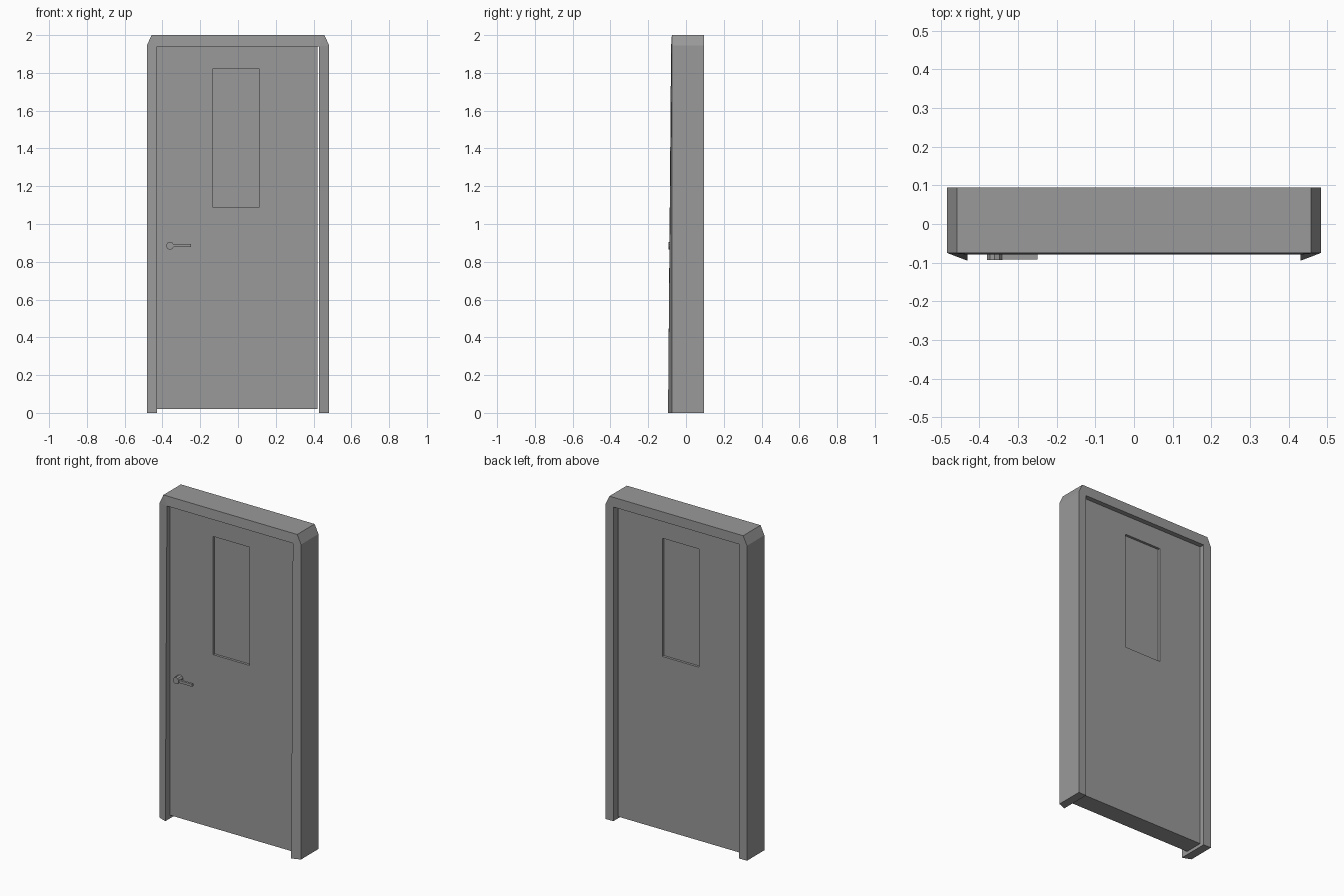
import bpy, bmesh
from mathutils import Matrix

cube = bpy.data.objects.get("Cube")
if cube:
    bpy.data.objects.remove(cube, do_unlink=True)

GREY = (0.32, 0.32, 0.32, 1.0)
mat = bpy.data.materials.new("grey")
mat.use_nodes = True
mat.diffuse_color = GREY
mat.node_tree.nodes["Principled BSDF"].inputs["Base Color"].default_value = GREY


def finish(name, bm):
    bmesh.ops.recalc_face_normals(bm, faces=bm.faces)
    mesh = bpy.data.meshes.new(name)
    bm.to_mesh(mesh)
    bm.free()
    mesh.materials.append(mat)
    obj = bpy.data.objects.new(name, mesh)
    bpy.context.collection.objects.link(obj)
    return obj


def band(name, outer, inner, back, closed):
    """Solid band between two outlines of (x, front y, z) points."""
    bm = bmesh.new()
    rows = []
    for line in (outer, inner):
        rows.append([bm.verts.new(p) for p in line])
        rows.append([bm.verts.new((x, back, z)) for x, y, z in line])
    of, ob, nf, nb = rows
    n = len(outer)
    for i in range(n if closed else n - 1):
        j = (i + 1) % n
        for a, b in ((of, nf), (nf, nb), (nb, ob), (ob, of)):
            bm.faces.new((a[i], a[j], b[j], b[i]))
    if not closed:
        for i in (0, n - 1):
            bm.faces.new((of[i], ob[i], nb[i], nf[i]))
    bmesh.ops.remove_doubles(bm, verts=bm.verts, dist=1e-5)
    return finish(name, bm)


def box(name, x, y, z):
    bm = bmesh.new()
    bmesh.ops.create_cube(bm, size=1)
    for v in bm.verts:
        v.co = [r[0] if c < 0 else r[1] for c, r in zip(v.co, (x, y, z))]
    return finish(name, bm)


def rect(x, y, z):
    return [(x[0], y, z[0]), (x[0], y, z[1]), (x[1], y, z[1]), (x[1], y, z[0])]


# Frame: clipped top corners, front faces splay forward at the foot
half_outer = [(0.483, -0.075, 0), (0.483, -0.075, 1.945), (0.457, -0.075, 2)]
half_inner = [(0.43, -0.095, 0), (0.43, -0.079, 1.94), (0.43, -0.079, 1.94)]


def mirrored(half):
    return [(-x, y, z) for x, y, z in half] + half[::-1]


band("door_frame", mirrored(half_outer), mirrored(half_inner), 0.095, False)

# Door leaf with a recessed window panel
DOOR_FRONT, DOOR_BACK = -0.05, 0.065
WIN_X, WIN_Z = (-0.135, 0.115), (1.09, 1.82)
band("door_leaf", rect((-0.43, 0.42), DOOR_FRONT, (0.02, 1.94)),
     rect(WIN_X, DOOR_FRONT, WIN_Z), DOOR_BACK, True)
box("window_panel", WIN_X, (DOOR_FRONT + 0.015, DOOR_BACK - 0.015), WIN_Z)

# Handle: round boss and lever on the front
bm = bmesh.new()
bmesh.ops.create_cone(bm, cap_ends=True, segments=10, radius1=0.021,
                      radius2=0.021, depth=0.045)
bmesh.ops.transform(bm, verts=bm.verts, matrix=Matrix.Translation(
    (-0.36, -0.0705, 0.885)) @ Matrix.Rotation(1.5708, 4, "X"))
finish("handle_boss", bm)
box("handle_lever", (-0.35, -0.25), (-0.092, -0.078), (0.877, 0.893))
